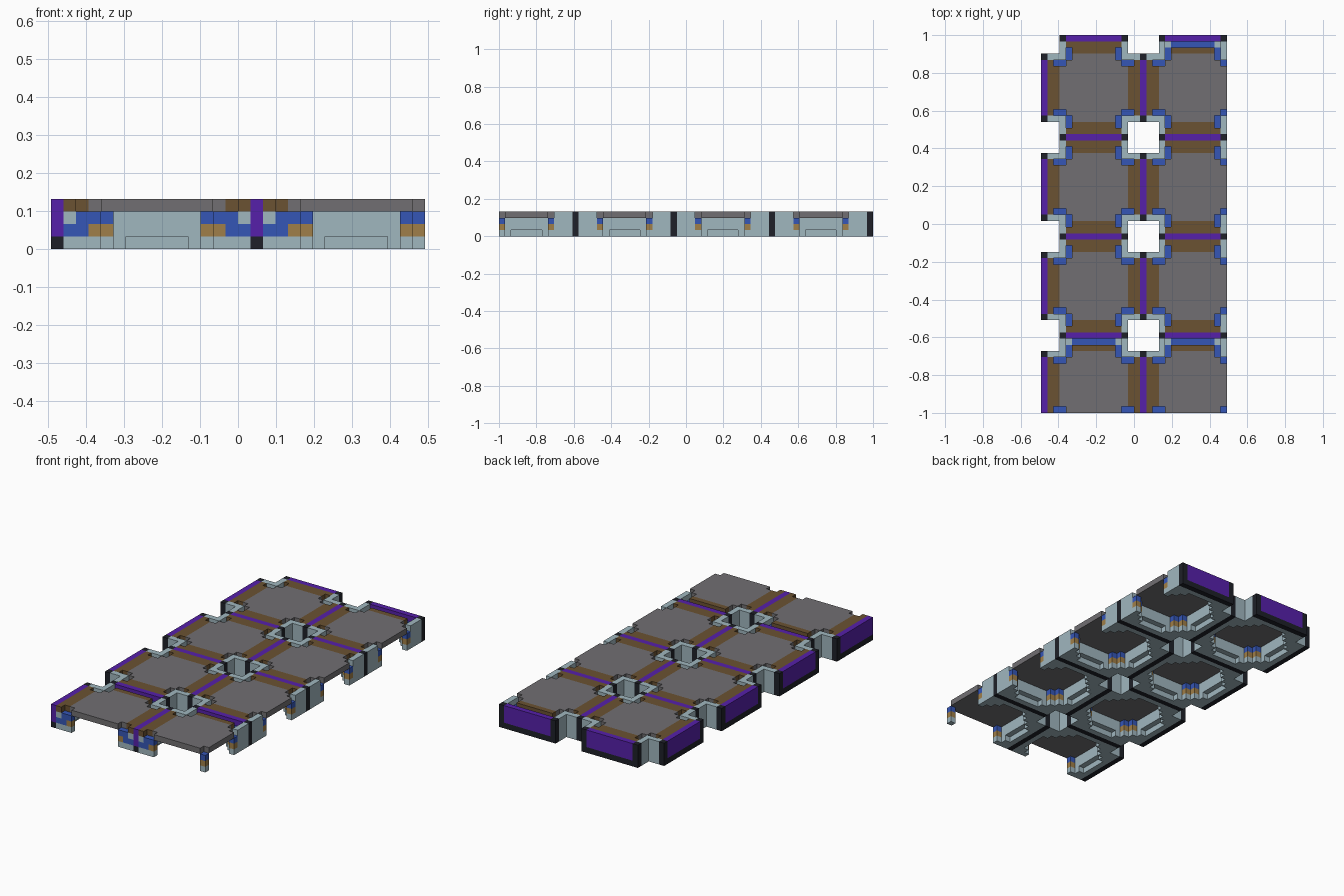
import bpy
import bmesh
from mathutils import Vector

if "Cube" in bpy.data.objects:
    bpy.data.objects.remove(bpy.data.objects["Cube"], do_unlink=True)

# Modular floor deck on a block grid: width, depth and height in blocks
NX, NY, NZ = 30, 61, 4
UNIT = 2 / NY
PITCH = 16


def make_material(name, rgb):
    m = bpy.data.materials.new(name)
    m.use_nodes = True
    linear = [((c / 255 + 0.055) / 1.055) ** 2.4 for c in rgb] + [1]
    m.diffuse_color = linear
    m.node_tree.nodes["Principled BSDF"].inputs["Base Color"].default_value = linear
    return m


pale = make_material("pale blue grey", (160, 183, 191))
grey = make_material("warm grey", (113, 111, 114))
brown = make_material("brown", (107, 82, 50))
purple = make_material("purple", (86, 32, 170))
blue = make_material("blue", (53, 86, 182))
black = make_material("near black", (30, 32, 40))
tan = make_material("tan", (160, 127, 72))

PARTS = {
    "floor_panels": grey,
    "panel_borders": brown,
    "divider_strips": purple,
    "divider_bases": black,
    "frame_joints": black,
    "shaft_frames": pale,
    "support_walls": pale,
    "corner_notches": blue,
    "wall_cores": blue,
    "corner_brackets": tan,
}


def part_at(x, y, z):
    """Name of the part that fills a block, or None where it is open."""
    if not (0 <= x < NX and 0 <= y < NY and 0 <= z < NZ):
        return None
    # Every tile is symmetric about both axes and its diagonals
    i, j = x % PITCH - 8, (y + 4) % PITCH - 8
    lo, hi = sorted((abs(i), abs(j)))

    # Square shafts between tiles and the frames around them
    if lo >= 6:
        return None
    if lo == 5:
        return "frame_joints" if hi == 8 else "shaft_frames"

    # Dividers between neighbouring tiles
    if hi == 8:
        return "divider_bases" if z == 0 else "divider_strips"

    # Stepped notches in the tile corners
    if lo == 4 and hi in (5, 6):
        bracket = "corner_brackets" if hi == 5 else "corner_notches"
        return ("support_walls", bracket, "corner_notches", None)[z]

    # Outer border with its core, left uncovered along three back edges
    if hi == 7:
        row, col = (y + 4) // PITCH, x // PITCH
        bare = j == 7 and (row == 0 or (row == 3 and col == 1))
        core = "support_walls" if lo == 4 else "wall_cores"
        return ("support_walls", "wall_cores", core,
                None if bare else "panel_borders")[z]

    # Inner border, undercut at the bottom to form a ledge
    if hi == 6:
        if z == 3:
            return "panel_borders"
        return None if z == 0 and lo <= 2 else "support_walls"

    # Thin panel over the open underside
    return "floor_panels" if z == 3 else None


def add_face(bm, block, axis, side):
    """Add one outward face of a block."""
    u, v = (axis + 1) % 3, (axis + 2) % 3
    loop = [(0, 0), (1, 0), (1, 1), (0, 1)]
    if side < 0:
        loop.reverse()
    verts = []
    for a, b in loop:
        p = Vector(block)
        p[axis] += side > 0
        p[u] += a
        p[v] += b
        p -= Vector((NX / 2, NY / 2, 0))
        verts.append(bm.verts.new(p * UNIT))
    bm.faces.new(verts)


# Collect only the exposed faces of each part
meshes = {name: bmesh.new() for name in PARTS}
for x in range(NX):
    for y in range(NY):
        for z in range(NZ):
            name = part_at(x, y, z)
            if name is None:
                continue
            for axis in range(3):
                for side in (-1, 1):
                    neighbour = [x, y, z]
                    neighbour[axis] += side
                    if part_at(*neighbour) is None:
                        add_face(meshes[name], (x, y, z), axis, side)

# Weld, merge flat areas and create the objects
for name, bm in meshes.items():
    bmesh.ops.remove_doubles(bm, verts=bm.verts, dist=UNIT / 100)
    bmesh.ops.dissolve_limit(bm, angle_limit=0.01, verts=bm.verts, edges=bm.edges)
    mesh = bpy.data.meshes.new(name)
    bm.to_mesh(mesh)
    bm.free()
    mesh.materials.append(PARTS[name])
    bpy.context.collection.objects.link(bpy.data.objects.new(name, mesh))
